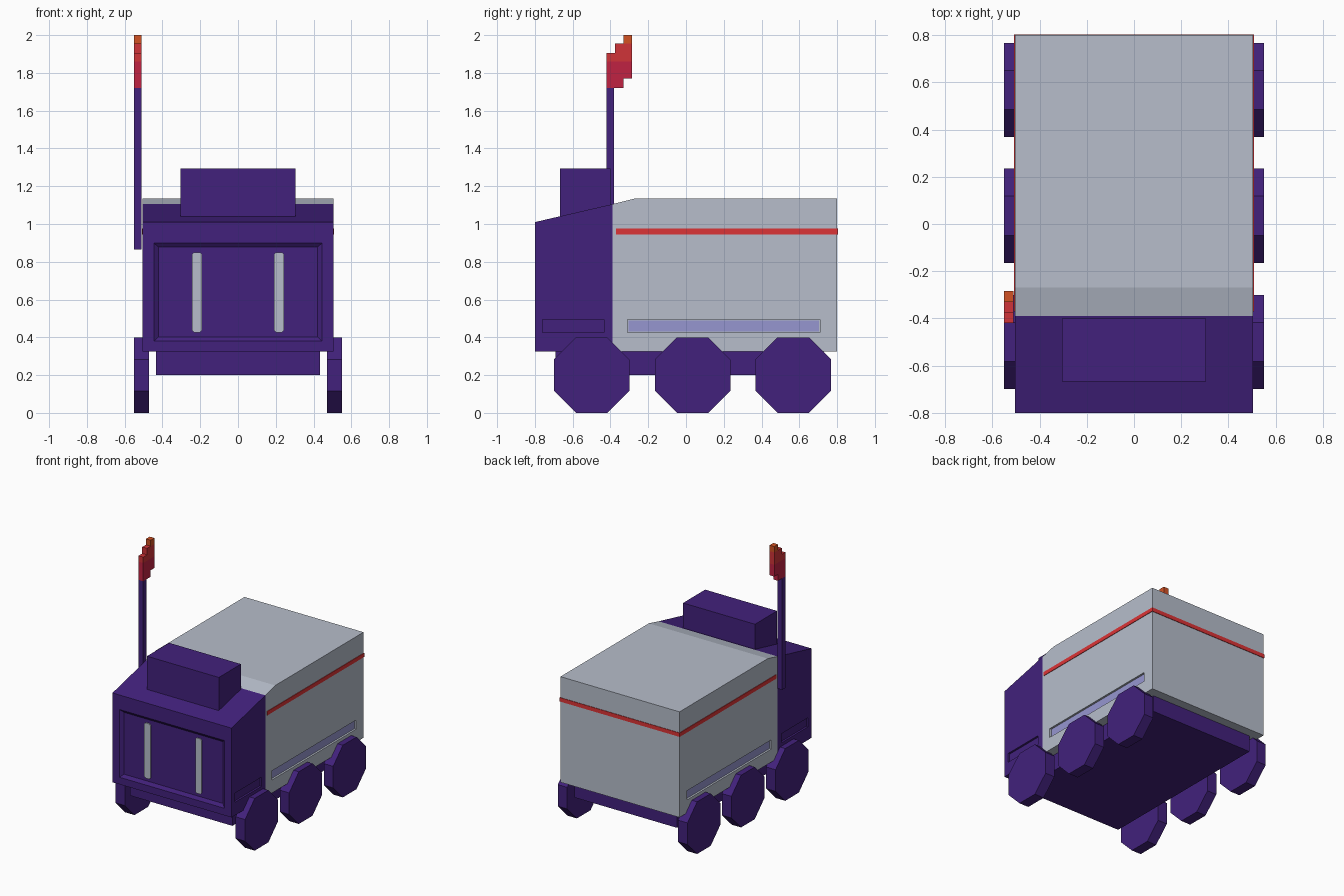
import bpy, bmesh, math
from mathutils import Vector

if "Cube" in bpy.data.objects:
    bpy.data.objects.remove(bpy.data.objects["Cube"])


def material(name, r, g, b):
    m = bpy.data.materials.new(name)
    lin = [((c / 255 + 0.055) / 1.055) ** 2.4 for c in (r, g, b)]
    m.diffuse_color = (*lin, 1)
    m.use_nodes = True
    m.node_tree.nodes["Principled BSDF"].inputs["Base Color"].default_value = m.diffuse_color
    return m


PURPLE = material("dark purple", 66, 33, 124)
GREY = material("light grey", 183, 190, 203)
LAVENDER = material("lavender", 150, 150, 208)
STRIPE = material("stripe red", 220, 52, 54)
CRIMSON = material("crimson", 192, 34, 66)
RED = material("flag red", 208, 52, 56)
ORANGE = material("flag orange", 210, 82, 36)


def loft(name, ring_a, ring_b, mat):
    """Closed solid between two matching rings of 3D points."""
    bm = bmesh.new()
    a = [bm.verts.new(p) for p in ring_a]
    b = [bm.verts.new(p) for p in ring_b]
    bm.faces.new(a)
    bm.faces.new(b)
    for i in range(len(a)):
        j = (i + 1) % len(a)
        bm.faces.new((a[i], a[j], b[j], b[i]))
    bmesh.ops.recalc_face_normals(bm, faces=bm.faces)
    me = bpy.data.meshes.new(name)
    bm.to_mesh(me)
    bm.free()
    me.materials.append(mat)
    ob = bpy.data.objects.new(name, me)
    bpy.context.collection.objects.link(ob)
    return ob


def side_prism(name, yz, x0, x1, mat):
    return loft(name, [(x0, y, z) for y, z in yz], [(x1, y, z) for y, z in yz], mat)


def rect(u0, u1, v0, v1):
    return [(u0, v0), (u1, v0), (u1, v1), (u0, v1)]


def box(name, x0, x1, y0, y1, z0, z1, mat):
    return side_prism(name, rect(y0, y1, z0, z1), x0, x1, mat)


def cut(target, cutter):
    mod = target.modifiers.new("cut", 'BOOLEAN')
    mod.operation = 'DIFFERENCE'
    mod.solver = 'EXACT'
    mod.object = cutter
    bpy.context.view_layer.objects.active = target
    bpy.ops.object.modifier_apply(modifier=mod.name)
    bpy.data.objects.remove(cutter)


W, SPLIT, BASE, DEEP = 0.505, -0.39, 0.325, 0.015

# Cab and cargo body
cab = side_prism("cab", [(-0.8, BASE), (SPLIT, BASE), (SPLIT, 1.105), (-0.8, 1.01)], -W, W, PURPLE)
cargo = side_prism("cargo_body", [(SPLIT, BASE), (0.8, BASE), (0.8, 1.135), (-0.27, 1.135),
                                  (SPLIT, 1.105)], -W, W, GREY)

# Recessed panels on both sides
for s, side in ((-1, "left"), (1, "right")):
    xs = sorted((s * (W - DEEP), s * (W + 0.05)))
    cut(cab, box("cutter", *xs, -0.76, -0.435, 0.425, 0.495, PURPLE))
    cut(cargo, box("cutter", *xs, -0.31, 0.71, 0.425, 0.495, GREY))
    xs = sorted((s * (W - DEEP - 0.002), s * (W - DEEP + 0.004)))
    box("side_panel_" + side, *xs, -0.305, 0.705, 0.43, 0.49, LAVENDER)

# Front recess with sloping edges
outer = rect(-0.447, 0.447, 0.378, 0.9)
inner = rect(-0.42, 0.42, 0.403, 0.877)
cut(cab, loft("cutter", [(x, -0.801, z) for x, z in outer],
              [(x, -0.782, z) for x, z in inner], PURPLE))

# Tall headlights with clipped corners
for s, side in ((-1, "left"), (1, "right")):
    w, h, c = 0.026, 0.212, 0.01
    shape = [(-w + c, -h), (w - c, -h), (w, -h + c), (w, h - c),
             (w - c, h), (-w + c, h), (-w, h - c), (-w, -h + c)]
    pts = [(s * 0.217 + x, 0.638 + z) for x, z in shape]
    loft("headlight_" + side, [(x, -0.79, z) for x, z in pts],
         [(x, -0.775, z) for x, z in pts], GREY)

# Roof box and chassis
box("roof_box", -0.305, 0.305, -0.668, -0.40, 1.03, 1.295, PURPLE)
box("chassis", -0.435, 0.435, -0.69, 0.73, 0.2, 0.34, PURPLE)

# Red stripe around the sides and back
T = 0.004
for s, side in ((-1, "left"), (1, "right")):
    xs = sorted((s * (W - T), s * (W + T)))
    box("stripe_" + side, *xs, -0.37, 0.8 + T, 0.945, 0.975, STRIPE)
box("stripe_back", -W + T, W - T, 0.8 - T, 0.8 + T, 0.945, 0.975, STRIPE)

# Six octagonal wheels
R = 0.2 / math.cos(math.pi / 8)
for yc, row in ((-0.5, "front"), (0.035, "middle"), (0.568, "rear")):
    ring = [(yc + R * math.cos(math.pi * (2 * i + 1) / 8),
             0.2 + R * math.sin(math.pi * (2 * i + 1) / 8)) for i in range(8)]
    for s, side in ((-1, "left"), (1, "right")):
        side_prism(f"wheel_{row}_{side}", ring, s * 0.47, s * 0.55, PURPLE)

# Flag pole and stepped flag, coloured in rows by height
box("flag_pole", -0.55, -0.51, -0.42, -0.38, 0.865, 1.72, PURPLE)
for i, (y0, y1, z0, z1, mat) in enumerate((
        (-0.42, -0.33, 1.72, 1.77, CRIMSON), (-0.42, -0.285, 1.77, 1.86, CRIMSON),
        (-0.42, -0.285, 1.86, 1.905, RED), (-0.375, -0.285, 1.905, 1.955, RED),
        (-0.33, -0.285, 1.955, 2.0, ORANGE))):
    box(f"flag_row_{i + 1}", -0.55, -0.51, y0, y1, z0, z1, mat)
